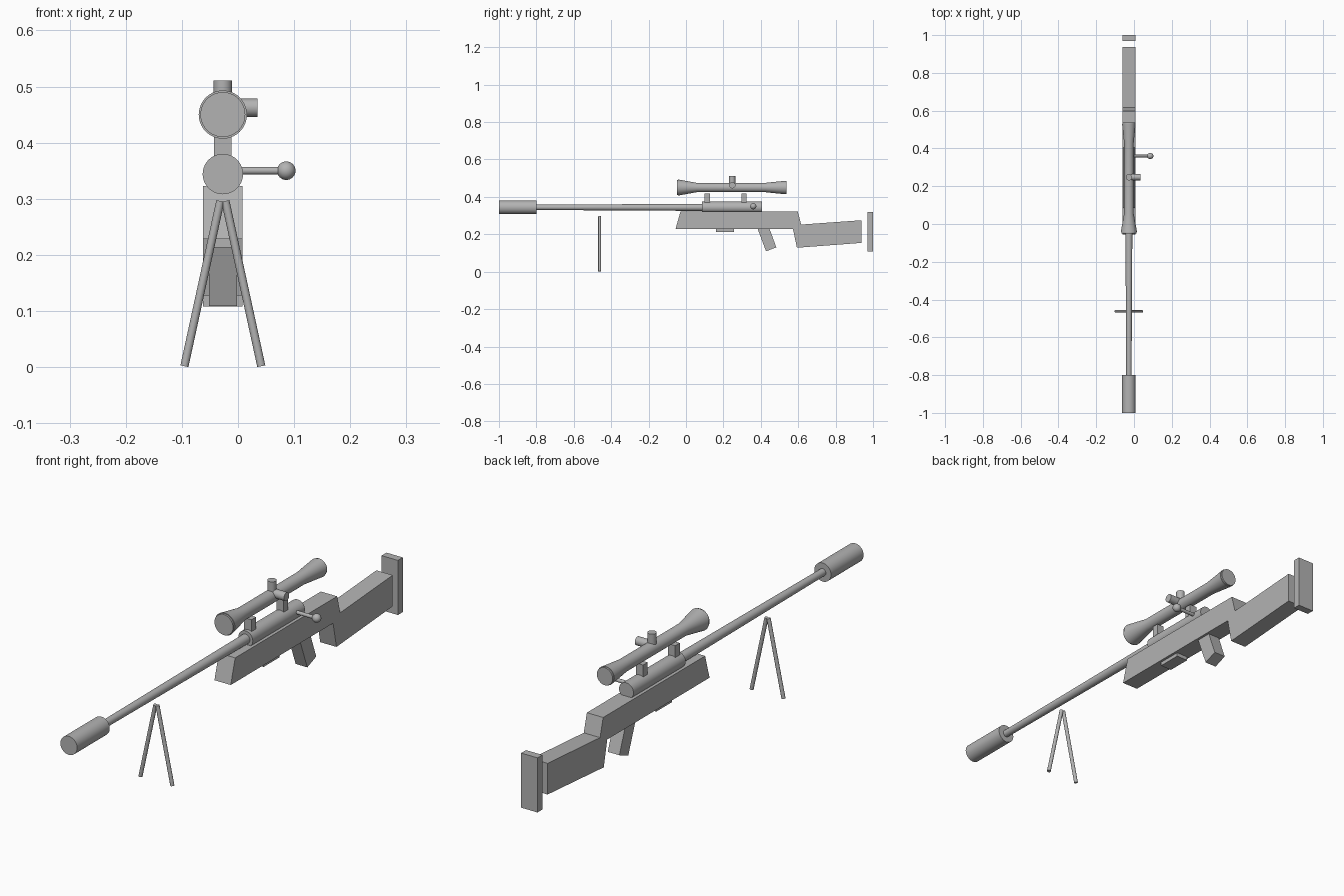
import bpy
import bmesh
from math import radians
from mathutils import Vector

cube = bpy.data.objects.get("Cube")
if cube:
    bpy.data.objects.remove(cube, do_unlink=True)

AXIS = -0.027      # shared centre line in x
BORE = 0.344       # height of the barrel axis
SIGHT = 0.45       # height of the scope axis

grey = bpy.data.materials.new("plain_grey")
grey.use_nodes = True
colour = (0.45, 0.45, 0.45, 1)
grey.diffuse_color = colour
grey.node_tree.nodes["Principled BSDF"].inputs["Base Color"].default_value = colour


def finish(name, bm, smooth=False):
    bmesh.ops.recalc_face_normals(bm, faces=bm.faces)
    mesh = bpy.data.meshes.new(name)
    bm.to_mesh(mesh)
    bm.free()
    mesh.materials.append(grey)
    obj = bpy.data.objects.new(name, mesh)
    bpy.context.collection.objects.link(obj)
    if smooth:
        bpy.ops.object.select_all(action='DESELECT')
        obj.select_set(True)
        bpy.context.view_layer.objects.active = obj
        bpy.ops.object.shade_smooth_by_angle(angle=radians(30))
    return obj


def slab(name, outline, half_width):
    """Extrude a (y, z) side outline evenly about the centre line."""
    bm = bmesh.new()
    face = bm.faces.new([bm.verts.new((AXIS - half_width, y, z)) for y, z in outline])
    new = bmesh.ops.extrude_face_region(bm, geom=[face])["geom"]
    moved = [v for v in new if isinstance(v, bmesh.types.BMVert)]
    bmesh.ops.translate(bm, verts=moved, vec=(2 * half_width, 0, 0))
    return finish(name, bm)


def box(name, y0, y1, z0, z1, half_width):
    return slab(name, [(y0, z0), (y1, z0), (y1, z1), (y0, z1)], half_width)


def rod(name, start, end, radius, sides=32):
    start, end = Vector(start), Vector(end)
    bm = bmesh.new()
    bmesh.ops.create_cone(bm, cap_ends=True, segments=sides, radius1=radius,
                          radius2=radius, depth=(end - start).length)
    turn = (end - start).to_track_quat('Z', 'Y').to_matrix()
    bmesh.ops.rotate(bm, verts=bm.verts, matrix=turn)
    bmesh.ops.translate(bm, verts=bm.verts, vec=(start + end) / 2)
    return finish(name, bm, True)


def turned(name, profile, height, sides=40):
    """Revolve (y, radius) points about a lengthwise axis."""
    bm = bmesh.new()
    points = [(profile[0][0], 0), *profile, (profile[-1][0], 0)]
    verts = [bm.verts.new((AXIS + r, y, height)) for y, r in points]
    edges = [bm.edges.new(pair) for pair in zip(verts, verts[1:])]
    bmesh.ops.spin(bm, geom=verts + edges, cent=(AXIS, 0, height), axis=(0, 1, 0),
                   angle=radians(360), steps=sides)
    bmesh.ops.remove_doubles(bm, verts=bm.verts, dist=0.0001)
    return finish(name, bm, True)


# Barrel group
turned("muzzle_cylinder", [(-1, 0.036), (-0.8, 0.036)], BORE)
turned("barrel", [(-0.82, 0.014), (0.1, 0.019)], BORE)
turned("receiver", [(0.085, 0.031), (0.405, 0.031)], BORE)

# Stock, grip and lower parts
slab("stock", [(-0.056, 0.228), (-0.029, 0.323), (0.597, 0.323), (0.616, 0.252),
               (0.938, 0.275), (0.938, 0.154), (0.593, 0.128), (0.572, 0.228)], 0.035)
slab("grip", [(0.375, 0.25), (0.428, 0.109), (0.483, 0.13), (0.439, 0.25)], 0.025)
box("magazine", 0.16, 0.257, 0.213, 0.25, 0.025)
box("butt_pad", 0.97, 1.0, 0.108, 0.32, 0.035)

# Scope with mounts and adjustment turrets
turned("scope_body", [(-0.042, 0.043), (0.057, 0.025), (0.425, 0.025), (0.53, 0.036)], SIGHT)
turned("front_lens", [(-0.049, 0.040), (-0.035, 0.040)], SIGHT)
turned("rear_lens", [(0.52, 0.034), (0.537, 0.034)], SIGHT)
for name, y in (("front_mount", 0.113), ("rear_mount", 0.31)):
    box(name, y - 0.014, y + 0.014, 0.36, 0.417, 0.0155)
rod("top_turret", (AXIS, 0.247, SIGHT), (AXIS, 0.247, 0.511), 0.0165)
rod("side_turret", (AXIS, 0.248, 0.462), (0.035, 0.248, 0.462), 0.0165)

# Bolt handle and knob
rod("bolt_handle", (AXIS, 0.36, 0.35), (0.08, 0.36, 0.35), 0.007, 20)
bm = bmesh.new()
bmesh.ops.create_uvsphere(bm, u_segments=24, v_segments=16, radius=0.0165)
bmesh.ops.translate(bm, verts=bm.verts, vec=(0.086, 0.36, 0.35))
finish("bolt_knob", bm, True)

# Bipod legs
for name, side in (("left_leg", 1), ("right_leg", -1)):
    rod(name, (AXIS + side * 0.0685, -0.462, 0.0016),
        (AXIS + side * 0.0045, -0.462, 0.296), 0.0073, 20)
